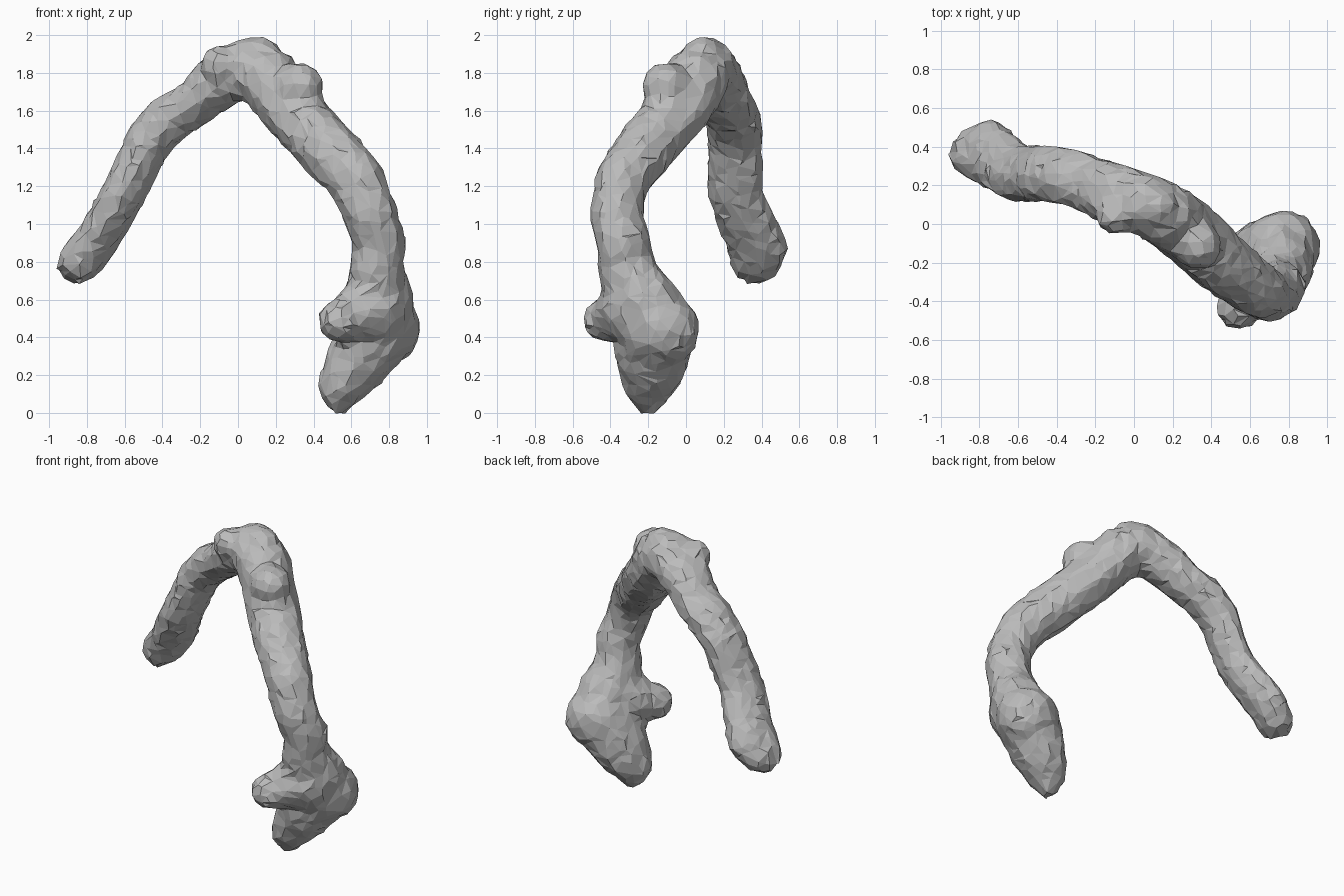
import bpy, bmesh, math, random
from mathutils import Vector

random.seed(4)
cube = bpy.data.objects.get("Cube")
if cube:
    bpy.data.objects.remove(cube, do_unlink=True)

# Single plain grey
grey = bpy.data.materials.new("stone_grey")
grey.use_nodes = True
colour = (0.5, 0.5, 0.5, 1.0)
grey.diffuse_color = colour
grey.node_tree.nodes["Principled BSDF"].inputs["Base Color"].default_value = colour

SIDES = 8
SWELL = 1.05  # makes up for the flats of the octagon
ACROSS = Vector((0.35, 0.94, 0))  # direction across the plane of the arch


def add_tube(bm, path):
    """Closed tube through (x, y, z, radius across, radius in plane) points."""
    points = [Vector(p[:3]) for p in path]
    rings = []
    for i, (centre, p) in enumerate(zip(points, path)):
        tangent = points[min(i + 1, len(points) - 1)] - points[max(i - 1, 0)]
        tangent.normalize()
        wide = (ACROSS - tangent * ACROSS.dot(tangent)).normalized()
        narrow = tangent.cross(wide)
        ring = []
        for k in range(SIDES):
            a = math.tau * (k + 0.5) / SIDES
            offset = wide * math.cos(a) * p[3] + narrow * math.sin(a) * p[4]
            ring.append(bm.verts.new(centre + offset * SWELL))
        rings.append(ring)
    for low, high in zip(rings, rings[1:]):
        for k in range(SIDES):
            n = (k + 1) % SIDES
            bm.faces.new((low[k], low[n], high[n], high[k]))
    bm.faces.new(rings[0][::-1])
    bm.faces.new(rings[-1])


def add_lump(bm, centre, radius):
    made = bmesh.ops.create_icosphere(bm, subdivisions=2, radius=radius)
    bmesh.ops.translate(bm, verts=made["verts"], vec=centre)


bm = bmesh.new()

# Main branch: from the hanging end, over the top, down to the foot
add_tube(bm, [
    (-0.90, 0.32, 0.73, 0.08, 0.08),
    (-0.85, 0.36, 0.79, 0.14, 0.11),
    (-0.77, 0.38, 0.88, 0.17, 0.11),
    (-0.69, 0.32, 1.01, 0.16, 0.11),
    (-0.60, 0.26, 1.17, 0.15, 0.11),
    (-0.52, 0.26, 1.34, 0.15, 0.11),
    (-0.47, 0.26, 1.45, 0.15, 0.12),
    (-0.36, 0.25, 1.56, 0.15, 0.13),
    (-0.24, 0.21, 1.63, 0.15, 0.12),
    (-0.12, 0.16, 1.74, 0.16, 0.14),
    (0.04, 0.11, 1.83, 0.16, 0.16),
    (0.16, 0.05, 1.77, 0.17, 0.17),
    (0.27, -0.03, 1.61, 0.17, 0.15),
    (0.45, -0.20, 1.42, 0.16, 0.16),
    (0.63, -0.34, 1.23, 0.14, 0.15),
    (0.70, -0.37, 1.05, 0.14, 0.14),
    (0.75, -0.33, 0.90, 0.14, 0.14),
    (0.73, -0.32, 0.77, 0.15, 0.14),
    (0.76, -0.23, 0.59, 0.19, 0.17),
    (0.74, -0.15, 0.43, 0.20, 0.19),
    (0.64, -0.18, 0.29, 0.20, 0.17),
    (0.57, -0.19, 0.17, 0.16, 0.14),
    (0.53, -0.20, 0.09, 0.12, 0.11),
    (0.53, -0.20, 0.00, 0.05, 0.04),
])

# Stub knob beside the foot
add_tube(bm, [
    (0.73, -0.27, 0.56, 0.19, 0.19),
    (0.62, -0.35, 0.52, 0.15, 0.15),
    (0.51, -0.45, 0.48, 0.09, 0.10),
])

# Swellings along the branch
for centre, radius in [
    ((0.54, -0.43, 0.49), 0.12),
    ((0.77, -0.12, 0.44), 0.20),
    ((0.33, -0.11, 1.73), 0.13),
    ((-0.10, 0.04, 1.85), 0.10),
    ((0.11, 0.09, 1.88), 0.12),
]:
    add_lump(bm, centre, radius)

bmesh.ops.recalc_face_normals(bm, faces=bm.faces)
mesh = bpy.data.meshes.new("gnarled_branch")
bm.to_mesh(mesh)
bm.free()
branch = bpy.data.objects.new("gnarled_branch", mesh)
bpy.context.collection.objects.link(branch)
bpy.context.view_layer.objects.active = branch
branch.select_set(True)

# Fuse the parts into one faceted skin
remesh = branch.modifiers.new("fuse", "REMESH")
remesh.mode = "VOXEL"
remesh.voxel_size = 0.04
bpy.ops.object.modifier_apply(modifier=remesh.name)

# Rough the surface a little
for v in branch.data.vertices:
    v.co += Vector([random.uniform(-1, 1) for _ in range(3)]) * 0.006

facet = branch.modifiers.new("facet", "DECIMATE")
facet.ratio = 0.3
bpy.ops.object.modifier_apply(modifier=facet.name)

branch.data.materials.clear()
branch.data.materials.append(grey)
for face in branch.data.polygons:
    face.use_smooth = False
    face.material_index = 0
